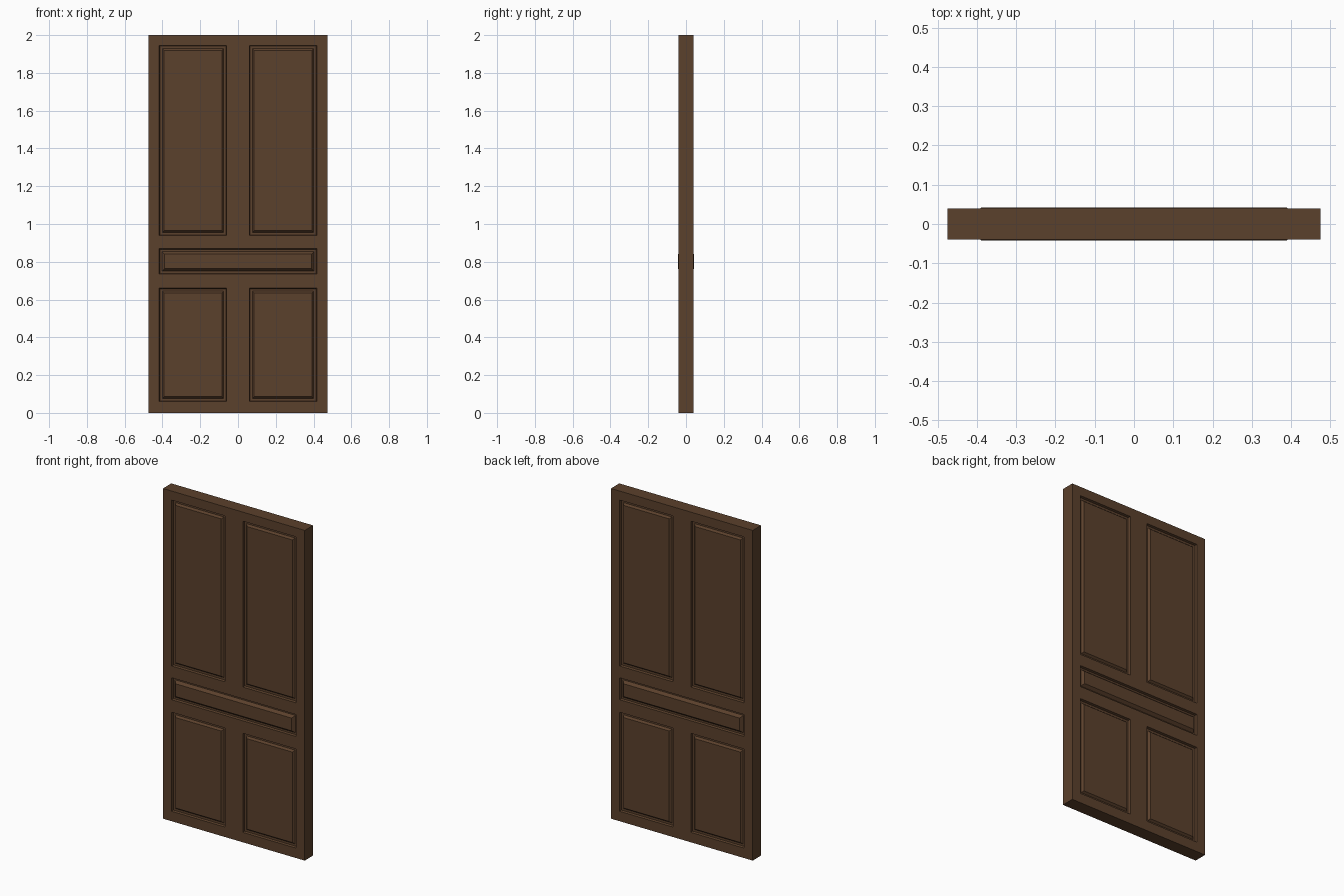
import bpy, bmesh

if "Cube" in bpy.data.objects:
    bpy.data.objects.remove(bpy.data.objects["Cube"])

W, T, H = 0.475, 0.04, 2.0

# Grid lines along the edges of the five panels
XS = [-W, -0.417, -0.06, 0.06, 0.417, W]
ZS = [0, 0.06, 0.66, 0.736, 0.869, 0.94, 1.945, H]

# Moulding profiles as (inset, depth) steps: wall, groove, raised field
TALL = [(0.003, -0.014), (0.013, 0.0), (0.010, 0.012)]
MIDDLE = [(0.003, -0.014), (0.011, 0.0), (0.014, 0.0165)]

bm = bmesh.new()
tall, middle = [], []

# Front and back sheets
for side in (-1, 1):
    v = [[bm.verts.new((x, side * T, z)) for z in ZS] for x in XS]
    for i in range(len(XS) - 1):
        for j in range(len(ZS) - 1):
            q = [v[i][j], v[i + 1][j], v[i + 1][j + 1], v[i][j + 1]]
            f = bm.faces.new(q if side < 0 else q[::-1])
            if i in (1, 3) and j in (1, 5):
                tall.append(f)
            elif i in (1, 2, 3) and j == 3:
                middle.append(f)

# Door edges
bmesh.ops.bridge_loops(bm, edges=[e for e in bm.edges if e.is_boundary])
bmesh.ops.recalc_face_normals(bm, faces=bm.faces)

# Recessed grooves with raised panels
for faces, profile in ((tall, TALL), (middle, MIDDLE)):
    for thickness, depth in profile:
        bmesh.ops.inset_region(bm, faces=faces, thickness=thickness, depth=depth,
                               use_boundary=True, use_even_offset=True)

# Merge coplanar faces into clean flat surfaces
bmesh.ops.dissolve_limit(bm, angle_limit=0.002, verts=bm.verts, edges=bm.edges)
bmesh.ops.triangulate(bm, faces=[f for f in bm.faces if len(f.verts) > 4])

mesh = bpy.data.meshes.new("door")
bm.to_mesh(mesh)
bm.free()
door = bpy.data.objects.new("door", mesh)
bpy.context.collection.objects.link(door)

# Dark wood
wood = bpy.data.materials.new("dark_wood")
wood.diffuse_color = (0.105, 0.052, 0.025, 1)
wood.use_nodes = True
wood.node_tree.nodes["Principled BSDF"].inputs["Base Color"].default_value = wood.diffuse_color
mesh.materials.append(wood)
